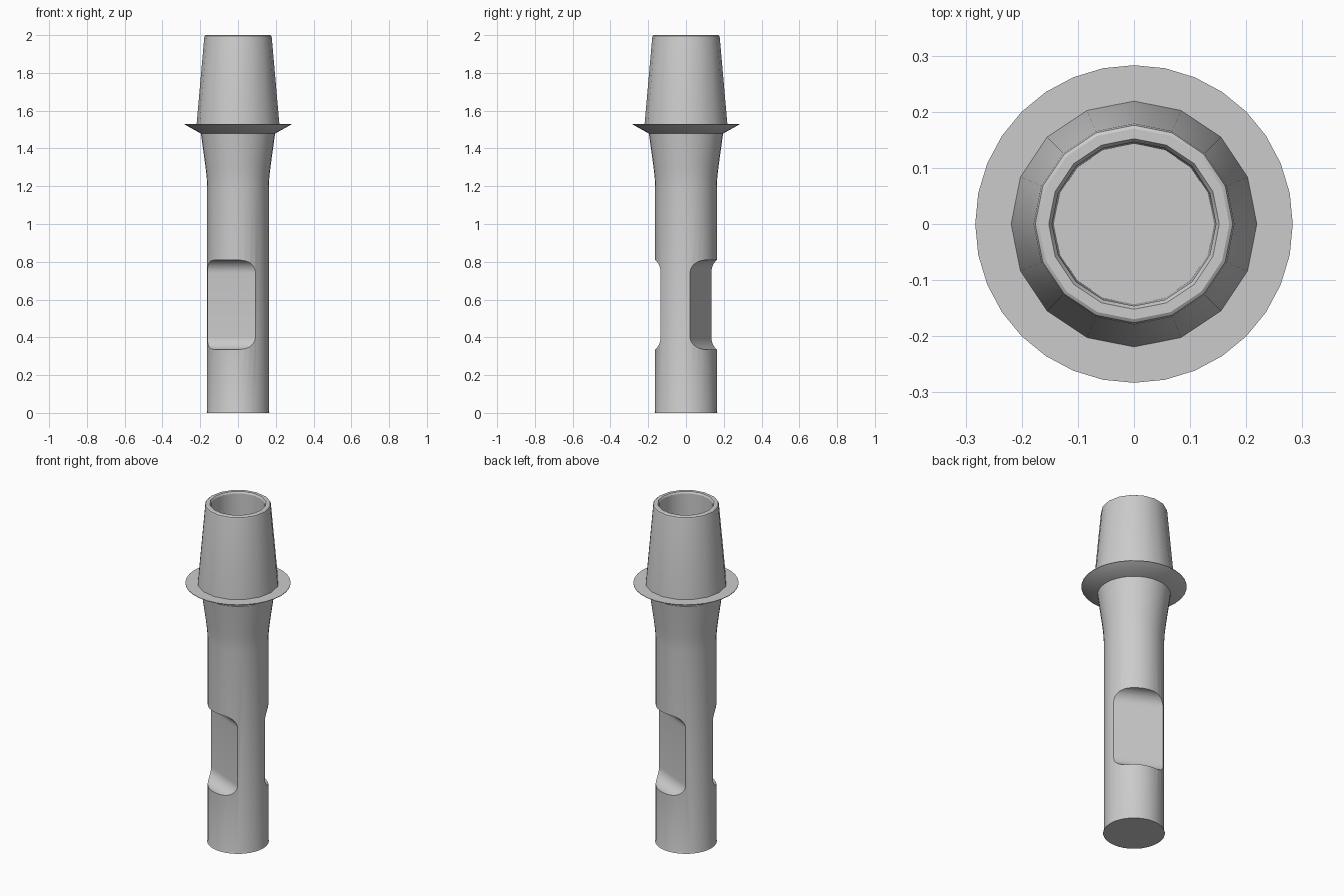
import bpy, bmesh
from math import cos, sin, pi, radians

old = bpy.data.objects.get("Cube")
if old:
    bpy.data.objects.remove(old, do_unlink=True)

GREY = (0.6, 0.6, 0.6, 1.0)
metal = bpy.data.materials.new("plain grey")
metal.use_nodes = True
metal.diffuse_color = GREY
metal.node_tree.nodes["Principled BSDF"].inputs["Base Color"].default_value = GREY


def finish(name, bm):
    bmesh.ops.recalc_face_normals(bm, faces=bm.faces)
    mesh = bpy.data.meshes.new(name)
    bm.to_mesh(mesh)
    bm.free()
    mesh.materials.append(metal)
    obj = bpy.data.objects.new(name, mesh)
    bpy.context.collection.objects.link(obj)
    return obj


def select(obj):
    bpy.ops.object.select_all(action="DESELECT")
    obj.select_set(True)
    bpy.context.view_layer.objects.active = obj


def smooth(obj):
    select(obj)
    bpy.ops.object.shade_smooth_by_angle(angle=radians(30))


def lathe(name, profile, sides):
    """Turn an open (radius, height) profile about z and cap both ends."""
    bm = bmesh.new()
    rings = []
    for r, z in profile:
        rings.append([bm.verts.new((r * cos(2 * pi * i / sides),
                                    r * sin(2 * pi * i / sides), z))
                      for i in range(sides)])
    for a, b in zip(rings, rings[1:]):
        for i in range(sides):
            j = (i + 1) % sides
            bm.faces.new((a[i], a[j], b[j], b[i]))
    bm.faces.new(rings[0])
    bm.faces.new(rings[-1])
    return finish(name, bm)


def flat_cutter(name, angle):
    """Bar with rounded inner edges, for one coved flat."""
    depth, low, high, r, steps = 0.085, 0.335, 0.81, 0.07, 10
    pts = [(0.3, low)]
    for centre, start in ((low + r, 1.5 * pi), (high - r, pi)):
        for k in range(steps + 1):
            a = start - k / steps * pi / 2
            pts.append((depth + r + r * cos(a), centre + r * sin(a)))
    pts.append((0.3, high))
    bm = bmesh.new()
    ends = [[bm.verts.new((d * cos(angle) - t * sin(angle),
                           d * sin(angle) + t * cos(angle), z)) for d, z in pts]
            for t in (-0.3, 0.3)]
    for i in range(len(pts)):
        j = (i + 1) % len(pts)
        bm.faces.new((ends[0][i], ends[0][j], ends[1][j], ends[1][i]))
    for end in ends:
        bm.faces.new(end)
    cutter = finish(name, bm)
    cutter.hide_render = True
    return cutter


# Shank with flared neck
shank = lathe("shank", [(0.166, 0), (0.163, 0.01), (0.163, 1.2), (0.166, 1.25),
                        (0.173, 1.31), (0.198, 1.49)], 32)

# Two opposite wrench flats
for n in range(2):
    cutter = flat_cutter("flat_cutter", radians(246 + 180 * n))
    mod = shank.modifiers.new("flat", "BOOLEAN")
    mod.operation = "DIFFERENCE"
    mod.solver = "EXACT"
    mod.object = cutter
    select(shank)
    bpy.ops.object.modifier_apply(modifier=mod.name)
    bpy.data.objects.remove(cutter, do_unlink=True)
smooth(shank)

# Flange with flat top and bevelled underside
smooth(lathe("flange", [(0.198, 1.48), (0.283, 1.527), (0.283, 1.53)], 32))

# Tapered hollow socket
smooth(lathe("socket", [(0.219, 1.53), (0.179, 1.985), (0.176, 1.996),
                        (0.17, 2.0), (0.152, 2.0), (0.146, 1.99),
                        (0.143, 1.535)], 16))
